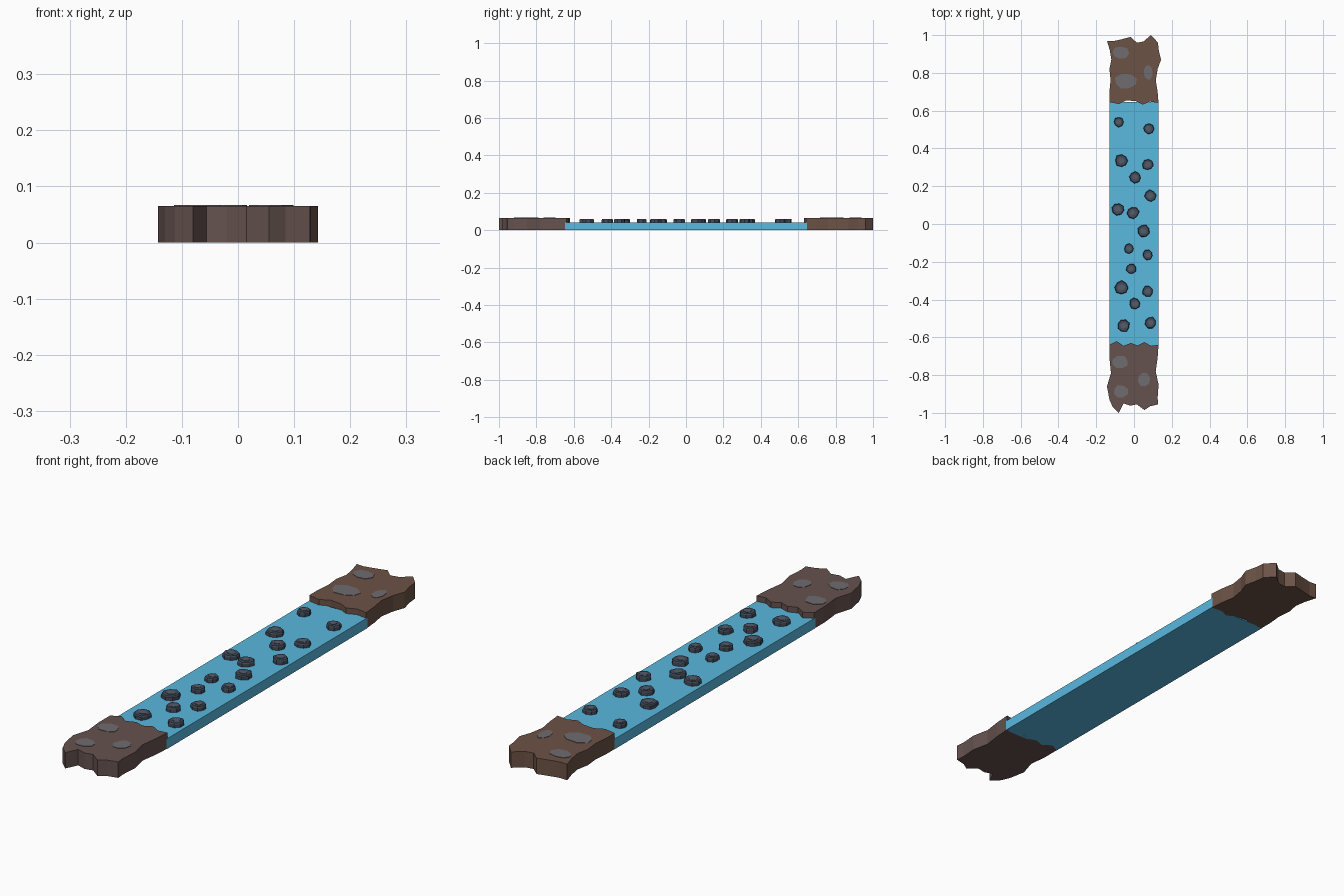
import bpy, bmesh, math, random

if "Cube" in bpy.data.objects:
    bpy.data.objects.remove(bpy.data.objects["Cube"])

random.seed(4)


def material(name, rgb):
    m = bpy.data.materials.new(name)
    m.diffuse_color = (*rgb, 1)
    m.use_nodes = True
    m.node_tree.nodes["Principled BSDF"].inputs["Base Color"].default_value = m.diffuse_color
    return m


water_mat = material("water_blue", (0.10, 0.48, 0.74))
north_mat = material("warm_earth", (0.15, 0.085, 0.062))
south_mat = material("cool_earth", (0.13, 0.085, 0.078))
patch_mat = material("grey_patch", (0.16, 0.15, 0.16))
stone_mat = material("dark_stone", (0.055, 0.07, 0.10))
cap_mat = material("stone_top", (0.09, 0.11, 0.15))


def loft(name, rings, mat):
    """Closed solid from rings of (points, z), each ring counter-clockwise."""
    bm = bmesh.new()
    loops = [[bm.verts.new((x, y, z)) for x, y in pts] for pts, z in rings]
    for a, b in zip(loops, loops[1:]):
        for i in range(len(a)):
            j = (i + 1) % len(a)
            bm.faces.new((a[i], a[j], b[j], b[i]))
    bm.faces.new(loops[0][::-1])
    bm.faces.new(loops[-1])
    bmesh.ops.recalc_face_normals(bm, faces=bm.faces)
    me = bpy.data.meshes.new(name)
    bm.to_mesh(me)
    bm.free()
    me.materials.append(mat)
    ob = bpy.data.objects.new(name, me)
    bpy.context.collection.objects.link(ob)
    return ob


def rough_ring(rx, ry, sides, jitter):
    """Irregular ellipse around the origin."""
    start = random.uniform(0, math.tau)
    pts = []
    for i in range(sides):
        a = start + math.tau * i / sides
        k = 1 + random.uniform(-jitter, jitter)
        pts.append((rx * k * math.cos(a), ry * k * math.sin(a)))
    return pts


def place(pts, x, y, s=1.0):
    return [(x + px * s, y + py * s) for px, py in pts]


# Water slab
w, l = 0.131, 0.647
loft("water", [([(-w, -l), (w, -l), (w, l), (-w, l)], z) for z in (0.0, 0.042)], water_mat)

# Ragged earth banks
north = [(-.13, .645), (-.08, .635), (-.04, .655), (.01, .65), (.045, .632), (.085, .648), (.13, .641),
         (.125, .70), (.115, .76), (.125, .82), (.143, .87), (.131, .92), (.127, .96),
         (.09, 1.0), (.05, .966), (.015, .96), (-.018, .99), (-.065, .978), (-.11, .968), (-.143, .97),
         (-.128, .92), (-.12, .87), (-.13, .82), (-.124, .76), (-.13, .70)]
south = [(-.13, -.64), (-.143, -.86), (-.13, -.93), (-.112, -.97), (-.08, -1.0), (-.056, -.95),
         (-.02, -.962), (.015, -.955), (.055, -.985), (.085, -.965), (.128, -.955),
         (.125, -.92), (.13, -.85), (.115, -.78), (.125, -.71), (.13, -.64),
         (.09, -.645), (.055, -.625), (.02, -.643), (-.018, -.63), (-.055, -.645), (-.092, -.62)]
south[1:1] = [(-.13, -.71), (-.122, -.79)]
loft("north_bank", [(north, 0.0), (north, 0.065)], north_mat)
loft("south_bank", [(south, 0.0), (south, 0.065)], south_mat)

# Thin grey patches on the banks
patches = [(-.073, .908, .045, .034), (.073, .802, .024, .04), (-.043, .754, .06, .04),
           (-.073, -.733, .045, .034), (.052, -.825, .032, .038), (-.070, -.887, .042, .034)]
for i, (x, y, rx, ry) in enumerate(patches):
    pts = place(rough_ring(rx, ry, 8, 0.12), x, y)
    loft(f"bank_patch_{i + 1}", [(pts, 0.064), (pts, 0.0665)], patch_mat)

# Stepping stones with a lighter worn top
stones = [(-.08, .54, .027), (.077, .505, .028), (-.066, .335, .034), (.073, .315, .031),
          (.005, .248, .031), (.087, .15, .030), (-.085, .078, .032), (-.006, .06, .032),
          (.05, -.036, .032), (-.027, -.13, .026), (.073, -.163, .027), (-.016, -.237, .027),
          (-.066, -.336, .035), (.073, -.356, .030), (.005, -.422, .030), (-.054, -.538, .032),
          (.087, -.522, .030)]
for i, (x, y, r) in enumerate(stones):
    pts = rough_ring(r, r, 8, 0.1)
    loft(f"stone_{i + 1}", [(place(pts, x, y), 0.040), (place(pts, x, y), 0.055),
                            (place(pts, x, y, 0.9), 0.0595)], stone_mat)
    cap = place(rough_ring(r * 0.55, r * 0.5, 6, 0.2), x, y)
    loft(f"stone_top_{i + 1}", [(cap, 0.058), (cap, 0.061)], cap_mat)
